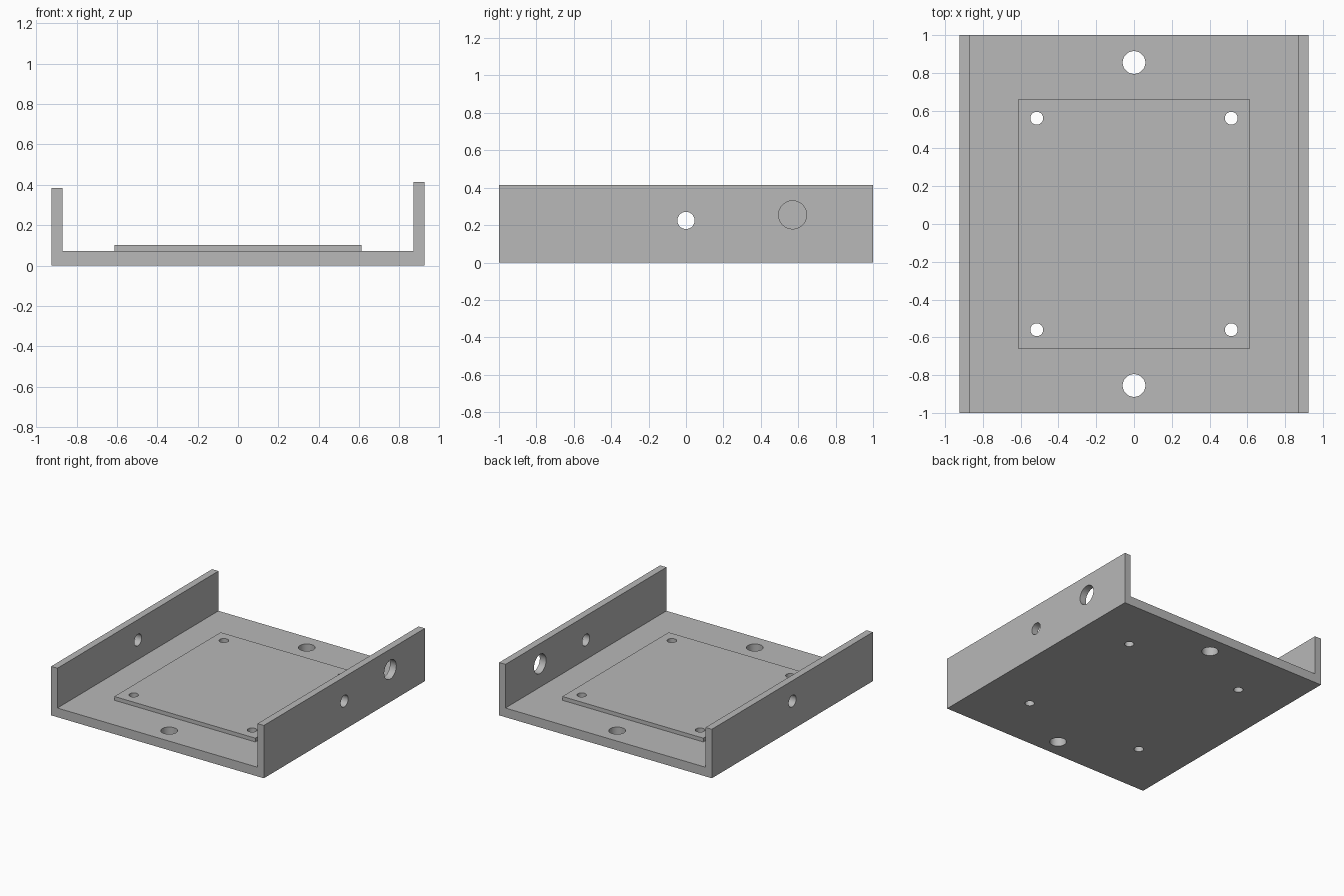
import bpy
import bmesh
import math
from mathutils import Matrix

default = bpy.data.objects.get("Cube")
if default:
    bpy.data.objects.remove(default, do_unlink=True)

# Main sizes
HALF_W, HALF_L = 0.925, 1.0
WALL, FLOOR = 0.055, 0.072
RIGHT_H, LEFT_H = 0.385, 0.415      # wall at -x is lower than wall at +x
PLATE_TOP = 0.102

# Single painted metal colour
grey = bpy.data.materials.new("plain grey")
grey.use_nodes = True
colour = (0.48, 0.48, 0.48, 1)
grey.diffuse_color = colour
grey.node_tree.nodes["Principled BSDF"].inputs["Base Color"].default_value = colour


def extrude_profile(name, outline, half_length):
    """Extrude an (x, z) outline along y."""
    bm = bmesh.new()
    face = bm.faces.new([bm.verts.new((x, -half_length, z)) for x, z in outline])
    out = bmesh.ops.extrude_face_region(bm, geom=[face])
    moved = [v for v in out["geom"] if isinstance(v, bmesh.types.BMVert)]
    bmesh.ops.translate(bm, verts=moved, vec=(0, 2 * half_length, 0))
    bmesh.ops.recalc_face_normals(bm, faces=bm.faces)
    return finish(name, bm)


def finish(name, bm):
    mesh = bpy.data.meshes.new(name)
    bm.to_mesh(mesh)
    bm.free()
    mesh.materials.append(grey)
    obj = bpy.data.objects.new(name, mesh)
    bpy.context.collection.objects.link(obj)
    return obj


def drill(parts, centre, radius, depth, sideways=False):
    """Cut a round hole through each part, along z or along x."""
    bm = bmesh.new()
    turn = Matrix.Rotation(math.pi / 2, 4, "Y") if sideways else Matrix()
    bmesh.ops.create_cone(bm, cap_ends=True, segments=48, radius1=radius,
                          radius2=radius, depth=depth,
                          matrix=Matrix.Translation(centre) @ turn)
    cutter = finish("hole_cutter", bm)
    cutter.hide_render = True
    for part in parts:
        mod = part.modifiers.new("hole", "BOOLEAN")
        mod.operation, mod.solver, mod.object = "DIFFERENCE", "EXACT", cutter
        bpy.context.view_layer.objects.active = part
        bpy.ops.object.modifier_apply(modifier=mod.name)
    bpy.data.objects.remove(cutter, do_unlink=True)


# Channel: floor and two side walls in one section
inner = HALF_W - WALL
channel = extrude_profile("channel_bracket", [
    (-HALF_W, 0), (HALF_W, 0), (HALF_W, LEFT_H), (inner, LEFT_H),
    (inner, FLOOR), (-inner, FLOOR), (-inner, RIGHT_H), (-HALF_W, RIGHT_H)], HALF_L)

# Raised mounting plate on the floor
plate = extrude_profile("mounting_plate", [
    (-0.613, FLOOR), (0.613, FLOOR), (0.613, PLATE_TOP), (-0.613, PLATE_TOP)], 0.66)

# Floor holes: large ones at the ends, small ones at the plate corners
for sy in (-1, 1):
    drill([channel], (0, sy * 0.855, 0), 0.06, 0.6)
    for sx in (-1, 1):
        drill([channel, plate], (sx * 0.515, sy * 0.56, 0), 0.034, 0.6)

# Wall holes: one in each wall, plus a large one in the taller wall
for sx in (-1, 1):
    drill([channel], (sx * HALF_W, 0, 0.225), 0.046, 0.4, True)
drill([channel], (HALF_W, 0.57, 0.255), 0.075, 0.4, True)

# Smooth hole walls, sharp edges elsewhere
bpy.ops.object.select_all(action="DESELECT")
for part in (channel, plate):
    part.select_set(True)
bpy.context.view_layer.objects.active = channel
bpy.ops.object.shade_smooth_by_angle(angle=math.radians(30))
